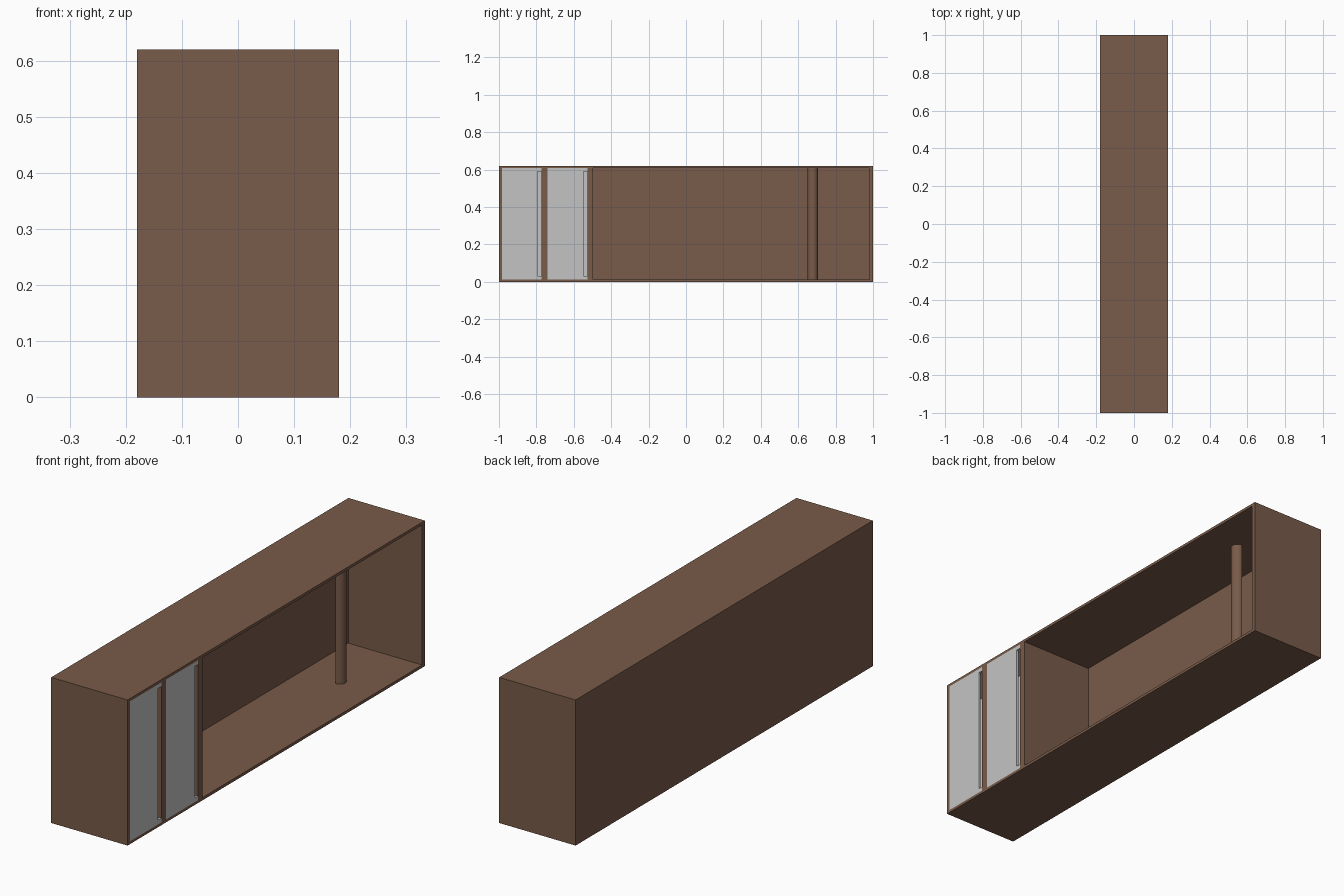
import bpy, bmesh, math

if "Cube" in bpy.data.objects:
    bpy.data.objects.remove(bpy.data.objects["Cube"])


def material(name, rgb):
    m = bpy.data.materials.new(name)
    m.diffuse_color = (*rgb, 1)
    m.use_nodes = True
    m.node_tree.nodes["Principled BSDF"].inputs["Base Color"].default_value = m.diffuse_color
    return m


BROWN = material("brown wood", (0.19, 0.105, 0.067))
GREY = material("light grey", (0.55, 0.55, 0.55))


def finish(name, bm, mat):
    bmesh.ops.recalc_face_normals(bm, faces=bm.faces)
    me = bpy.data.meshes.new(name)
    bm.to_mesh(me)
    bm.free()
    me.materials.append(mat)
    ob = bpy.data.objects.new(name, me)
    bpy.context.collection.objects.link(ob)
    return ob


def box(name, x, y, z, mat):
    """Box from (min, max) pairs."""
    bm = bmesh.new()
    bmesh.ops.create_cube(bm, size=1)
    for v in bm.verts:
        v.co = [lo + (c + 0.5) * (hi - lo) for c, (lo, hi) in zip(v.co, (x, y, z))]
    return finish(name, bm, mat)


def prism(name, outline, vec, mat):
    """Extrude a flat outline along a vector."""
    bm = bmesh.new()
    f = bm.faces.new([bm.verts.new(p) for p in outline])
    r = bmesh.ops.extrude_face_region(bm, geom=[f])
    bmesh.ops.translate(bm, vec=vec, verts=[g for g in r["geom"] if isinstance(g, bmesh.types.BMVert)])
    return finish(name, bm, mat)


X, H, T = 0.18, 0.62, 0.012
Z0, Z1 = T, H - T
BACK = -X + T

# outer shell, open towards +x
box("bottom_panel", (-X, X), (-1, 1), (0, Z0), BROWN)
box("top_panel", (-X, X), (-1, 1), (Z1, H), BROWN)
box("back_panel", (-X, BACK), (-1, 1), (Z0, Z1), BROWN)
box("left_end", (BACK, X), (-1, -0.985), (Z0, Z1), BROWN)
box("right_end", (BACK, X), (0.982, 1), (Z0, Z1), BROWN)

# upright dividers beside the two drawers
box("drawer_divider", (BACK, X), (-0.773, -0.74), (Z0, Z1), BROWN)
box("shelf_divider", (BACK, X), (-0.527, -0.497), (Z0, Z1), BROWN)

# tall drawers: notched fronts with a hollow grey box behind
for i, (a, b) in enumerate(((-0.985, -0.773), (-0.74, -0.527)), 1):
    n = b - 0.021
    outline = [(a, Z0), (b, Z0), (b, 0.03), (n, 0.03), (n, 0.59), (b, 0.59), (b, Z1), (a, Z1)]
    prism(f"drawer_front_{i}", [(X - 0.01, y, z) for y, z in outline], (0.01, 0, 0), GREY)
    box(f"drawer_back_{i}", (0.02, 0.03), (a, b), (Z0, Z1), GREY)
    box(f"drawer_side_{i}", (0.03, X - 0.01), (a, a + 0.01), (Z0, Z1), GREY)
    box(f"drawer_top_{i}", (0.03, X - 0.01), (a + 0.01, b), (0.592, Z1), GREY)
    box(f"drawer_floor_{i}", (0.03, X - 0.01), (a + 0.01, b), (Z0, 0.028), GREY)

# half-round post inside the open bay
R, N = 0.0275, 16
arc = [(0.004 + R * math.cos(t), 0.678 + R * math.sin(t), Z0)
       for t in (-math.pi / 2 + math.pi * k / N for k in range(N + 1))]
post = prism("post", arc, (0, 0, Z1 - Z0), BROWN)
bpy.context.view_layer.objects.active = post
post.select_set(True)
bpy.ops.object.shade_smooth_by_angle()
